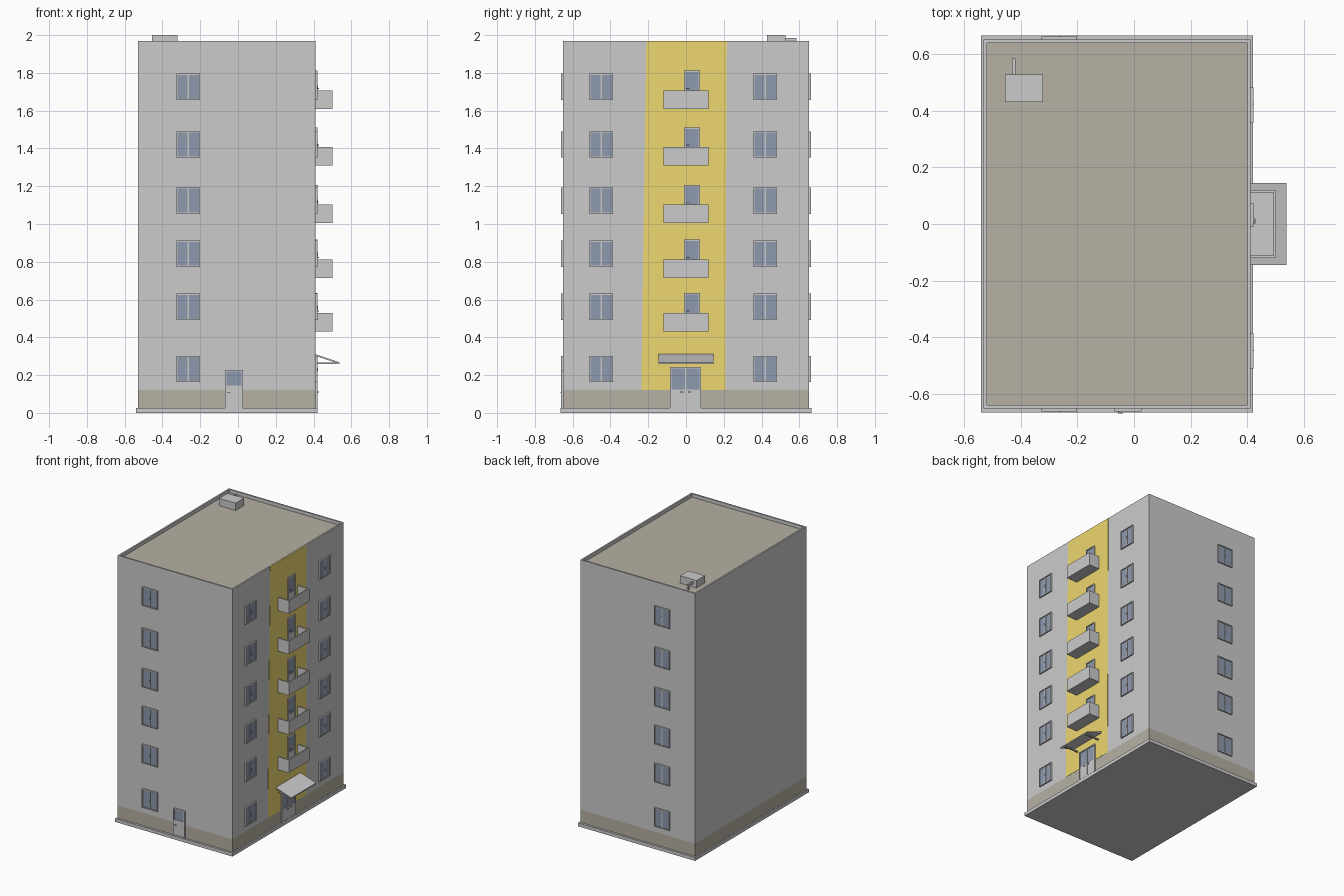
import bpy, bmesh
from mathutils import Vector

if "Cube" in bpy.data.objects:
    bpy.data.objects.remove(bpy.data.objects["Cube"])


def material(name, rgb):
    m = bpy.data.materials.new(name)
    m.diffuse_color = (*rgb, 1)
    m.use_nodes = True
    m.node_tree.nodes["Principled BSDF"].inputs["Base Color"].default_value = m.diffuse_color
    return m


OLIVE = material("olive", (0.47, 0.44, 0.37))
GLASS = material("glass", (0.27, 0.32, 0.42))
YELLOW = material("yellow", (0.85, 0.68, 0.16))

# Wall frames: (along wall, outwards, height) -> world
X0, X1, Y = -0.53, 0.41, 0.65
WALLS = {
    "front": lambda u, d, z: Vector((u, -Y - d, z)),
    "back": lambda u, d, z: Vector((u, Y + d, z)),
    "right": lambda u, d, z: Vector((X1 + d, u, z)),
    "world": lambda u, d, z: Vector((u, d, z)),
}


def finish(name, bm, mats=()):
    bmesh.ops.recalc_face_normals(bm, faces=bm.faces)
    me = bpy.data.meshes.new(name)
    bm.to_mesh(me)
    bm.free()
    for m in mats:
        me.materials.append(m)
    ob = bpy.data.objects.new(name, me)
    bpy.context.collection.objects.link(ob)
    return ob


def add_box(bm, wall, u0, u1, d0, d1, z0, z1, mat=0):
    a, b = WALLS[wall](u0, d0, z0), WALLS[wall](u1, d1, z1)
    vs = bmesh.ops.create_cube(bm, size=1)["verts"]
    for v in vs:
        v.co = [(p + q) / 2 + c * abs(q - p) for p, q, c in zip(a, b, v.co)]
    for f in {f for v in vs for f in v.link_faces}:
        f.material_index = mat


def boxes(name, wall, parts, mats=()):
    bm = bmesh.new()
    for p in parts:
        add_box(bm, wall, *p)
    return finish(name, bm, mats)


def prism(name, profile, axis_vec):
    # extrude a flat profile along a vector
    bm = bmesh.new()
    f = bm.faces.new([bm.verts.new(p) for p in profile])
    ex = bmesh.ops.extrude_face_region(bm, geom=[f])["geom"]
    bmesh.ops.translate(bm, vec=axis_vec,
                        verts=[v for v in ex if isinstance(v, bmesh.types.BMVert)])
    return bm


def ring(u0, u1, z0, z1, t, d):
    # four bars of a rectangular frame
    return [(u0, u0 + t, 0, d, z0, z1), (u1 - t, u1, 0, d, z0, z1),
            (u0 + t, u1 - t, 0, d, z0, z0 + t), (u0 + t, u1 - t, 0, d, z1 - t, z1)]


def window(name, wall, u, z):
    w, h = 0.0625, 0.139
    parts = ring(u - w, u + w, z, z + h, 0.006, 0.011)
    parts += [(u - 0.004, u + 0.004, 0, 0.009, z + 0.006, z + h - 0.006),
              (u - w + 0.006, u + w - 0.006, 0, 0.006, z + 0.006, z + h - 0.006, 1),
              (u + 0.001, u + 0.004, 0.009, 0.013, z + 0.055, z + 0.075)]
    boxes(name, wall, parts, (None, GLASS))


def door(name, wall, u0, u1, z0, z1, glass_z, handle, sides=1, t=0.008):
    # solid lower panel, glazed upper part, one handle per leaf
    parts = ring(u0, u1, z0, z1, t, 0.011)
    parts += [(u0 + t, u1 - t, 0, 0.009, z0 + t, glass_z),
              (u0 + t, u1 - t, 0, 0.006, glass_z, z1 - t, 1)]
    mid = (u0 + u1) / 2
    if sides == 2:
        parts.append((mid - 0.004, mid + 0.004, 0, 0.010, z0 + t, z1 - t))
        hs = [mid - 0.03, mid + 0.012]
    else:
        hs = [u0 + 0.012]
    for h in hs:
        parts += [(h, h + 0.018, 0.014, 0.018, handle, handle + 0.005),
                  (h, h + 0.004, 0.009, 0.014, handle, handle + 0.005)]
    boxes(name, wall, parts, (None, GLASS))


# ground slab and coloured base band
boxes("ground_slab", "world", [(X0 - 0.01, X1 + 0.01, -0.665, 0.665, 0, 0.025)])
boxes("base_band", "world", [(X0, X1, -Y, Y, 0.025, 0.12)], (OLIVE,))

# main body with a sunken roof inside the parapet
bm = bmesh.new()
add_box(bm, "world", X0, X1, -Y, Y, 0.12, 1.97)
top = max(bm.faces, key=lambda f: f.calc_center_median().z)
bmesh.ops.inset_region(bm, faces=[top], thickness=0.017)
ex = bmesh.ops.extrude_face_region(bm, geom=[top])["geom"]
bmesh.ops.delete(bm, geom=[top], context="FACES_ONLY")
bmesh.ops.translate(bm, vec=(0, 0, -0.025),
                    verts=[v for v in ex if isinstance(v, bmesh.types.BMVert)])
for f in ex:
    if isinstance(f, bmesh.types.BMFace):
        f.material_index = 1
finish("main_walls", bm, (None, OLIVE))

# yellow stripe, slightly wider at the bottom
stripe = [(X1 - 0.004, y, z) for y, z in
          ((-0.237, 0.12), (0.208, 0.12), (0.216, 1.97), (-0.21, 1.97))]
finish("yellow_stripe", prism("stripe", stripe, (0.0055, 0, 0)), (YELLOW,))

# window columns
for i, z in enumerate((0.163, 0.492, 0.773, 1.054, 1.352, 1.657)):
    for wall, u in (("front", -0.263), ("back", -0.263),
                    ("right", -0.448), ("right", 0.42)):
        window(f"{wall}_window_{i}", wall, u, z)

# balconies and their doors
for i, z in enumerate((0.432, 0.715, 1.005, 1.31, 1.61)):
    t, d, w, h = 0.009, 0.09, 0.12, 0.097
    boxes(f"balcony_{i}", "right",
          [(-w, w, 0, d, z, z + t),
           (-w, -w + t, 0, d, z + t, z + h), (w - t, w, 0, d, z + t, z + h),
           (-w + t, w - t, d - t, d, z + t, z + h)])
    door(f"balcony_door_{i}", "right", -0.011, 0.073, z + t, z + 0.202,
         z + 0.085, z + 0.105)

# entrance doors
door("side_door", "front", -0.069, 0.026, 0.025, 0.226, 0.145, 0.104)
door("main_door", "right", -0.085, 0.08, 0.025, 0.243, 0.123, 0.109, 2)

# sloped entrance canopy
slab = [(X1, -0.145, 0.302), (X1, -0.145, 0.311),
        (0.538, -0.145, 0.268), (0.538, -0.145, 0.259)]
finish("canopy_roof", prism("canopy", slab, (0, 0.29, 0)))
boxes("canopy_arms", "right",
      [(s * 0.11 - 0.005, s * 0.11 + 0.005, 0, 0.118, 0.26, 0.268) for s in (-1, 1)])

# roof vent box with a bent pipe
boxes("roof_vent", "world", [(-0.455, -0.321, 0.43, 0.527, 1.945, 2.0)])
boxes("vent_pipe", "world", [(-0.43, -0.417, 0.527, 0.584, 1.971, 1.984),
                             (-0.43, -0.417, 0.571, 0.584, 1.945, 1.971)])
